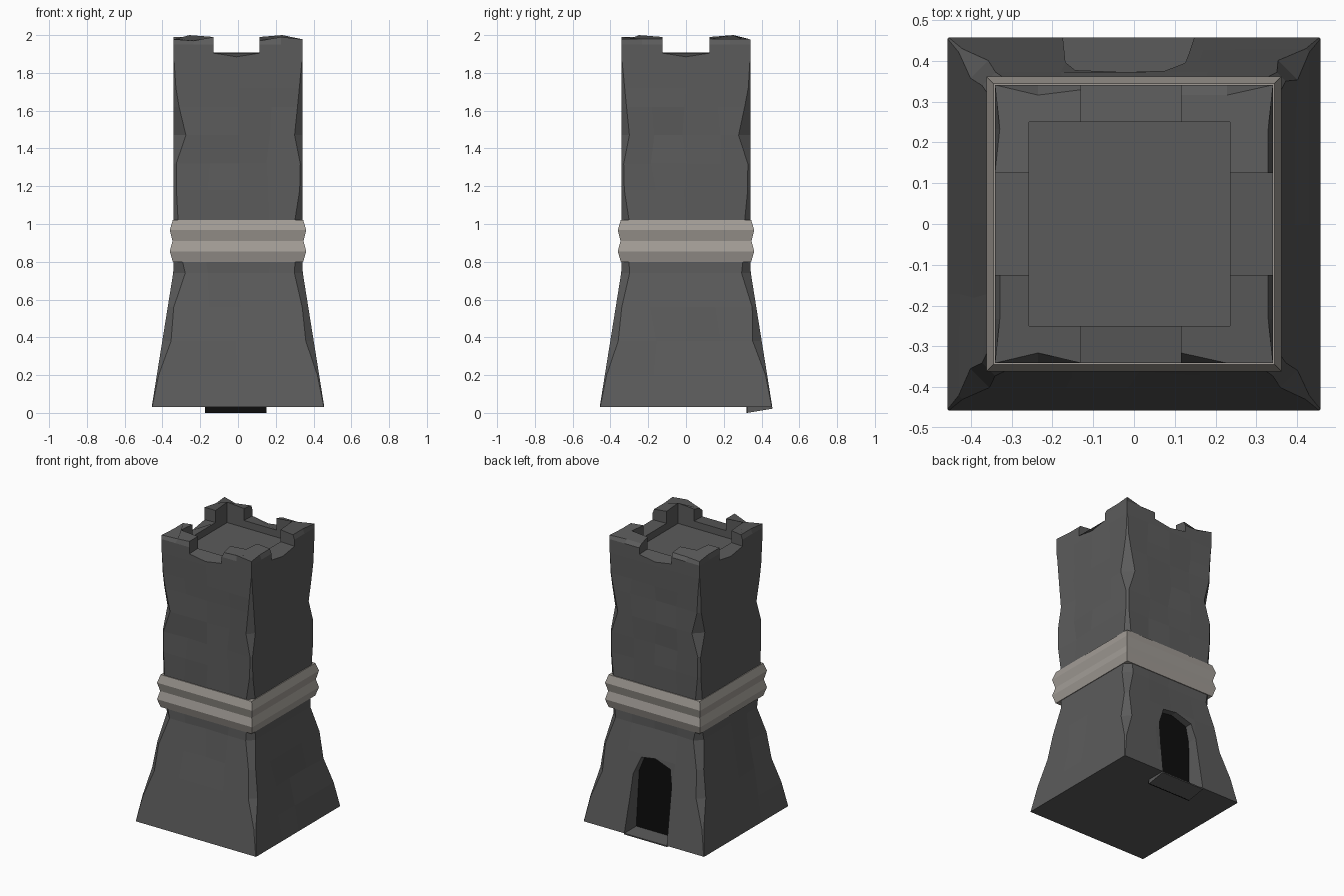
import bpy, bmesh, random
from math import cos, sin, pi

if "Cube" in bpy.data.objects:
    bpy.data.objects.remove(bpy.data.objects["Cube"])

random.seed(7)


def material(name, rgb):
    m = bpy.data.materials.new(name)
    m.diffuse_color = (*rgb, 1)
    m.use_nodes = True
    m.node_tree.nodes["Principled BSDF"].inputs["Base Color"].default_value = m.diffuse_color
    return m


STONE = material("dark_stone", (0.105, 0.105, 0.105))
TRIM = material("pale_stone", (0.36, 0.335, 0.305))
BLACK = material("doorway_black", (0.004, 0.004, 0.004))


def loft(name, rings, mat):
    """Closed solid skinned through equal-length rings of points."""
    bm = bmesh.new()
    vs = [[bm.verts.new(p) for p in r] for r in rings]
    n = len(rings[0])
    for a, b in zip(vs, vs[1:]):
        for i in range(n):
            j = (i + 1) % n
            bm.faces.new((a[i], a[j], b[j], b[i]))
    bm.faces.new(vs[0][::-1])
    bm.faces.new(vs[-1])
    bmesh.ops.recalc_face_normals(bm, faces=bm.faces)
    me = bpy.data.meshes.new(name)
    bm.to_mesh(me)
    bm.free()
    me.materials.append(mat)
    ob = bpy.data.objects.new(name, me)
    bpy.context.collection.objects.link(ob)
    return ob


def square(h, z):
    return [(-h, -h, z), (h, -h, z), (h, h, z), (-h, h, z)]


def worn_ring(h, z, chip, wear):
    """Square ring with chipped corners and slightly dented sides."""
    c = [0.003 + chip * random.uniform(0.5, 1) for _ in range(4)]
    pts = []
    for k in range(4):
        ca, sa = round(cos(k * pi / 2)), round(sin(k * pi / 2))
        ts = [-h + c[k - 1]]
        ts += [t + wear * random.uniform(-2, 2) for t in (-0.17, 0, 0.17)]
        ts += [h - c[k]]
        for i, t in enumerate(ts):
            dent = random.choice((0, 0, wear)) if 0 < i < 4 else 0
            d = -h + dent
            pts.append((ca * t - sa * d, sa * t + ca * d, z))
    return pts


# Flared lower tower
def flare(z):
    return 0.457 - (z - 0.03) * 0.117 / 0.73


lower = loft("tower_base", [worn_ring(flare(z), z, c, w) for z, c, w in (
    (0.03, 0, 0), (0.2, 0.01, 0.002), (0.38, 0.06, 0.008),
    (0.56, 0.035, 0.01), (0.74, 0.065, 0.006))]
    + [worn_ring(0.34, 0.81, 0.05, 0)], STONE)

# Straight upper tower
upper = loft("tower_shaft", [worn_ring(0.341, z, c, w) for z, c, w in (
    (1.0, 0.04, 0.003), (1.18, 0.015, 0.008), (1.32, 0.015, 0.01),
    (1.47, 0.075, 0.01), (1.62, 0.03, 0.006), (1.72, 0.015, 0.004),
    (1.86, 0, 0))], STONE)

# Ridged band around the middle
loft("stone_band", [square(h, z) for h, z in (
    (0.345, 0.8), (0.361, 0.855), (0.347, 0.91),
    (0.361, 0.968), (0.345, 1.022))], TRIM)

# Arched doorway recess cut in the back
arch = [(-0.175, 0), (-0.168, 0.42), (-0.145, 0.525), (-0.03, 0.565),
        (0.075, 0.55), (0.125, 0.43), (0.15, 0)]
cutter = loft("doorway_cutter", [[(x, y, z - 0.01) for x, z in arch]
                                 for y in (0.325, 0.6)], STONE)
cut = lower.modifiers.new("doorway", 'BOOLEAN')
cut.object = cutter
cut.solver = 'EXACT'
bpy.context.view_layer.objects.active = lower
bpy.ops.object.modifier_apply(modifier=cut.name)
bpy.data.objects.remove(cutter)

# Black doorway back and sloping sill
loft("doorway_back", [[(x, y, z) for x, z in arch]
                      for y in (0.32, 0.328)], BLACK)
loft("door_sill", [[(x, 0.325, 0), (x, 0.457, 0.022), (x, 0.457, 0.03),
                    (x, 0.325, 0.03)] for x in (-0.175, 0.15)], STONE)

# Corner merlons with chipped tops
O = 0.341
GX, GY = {-1: -0.13, 1: 0.115}, {-1: -0.125, 1: 0.125}
IX, IY = {-1: -0.257, 1: 0.235}, {-1: -0.25, 1: 0.25}
for sx in (-1, 1):
    for sy in (-1, 1):
        ox, oy = sx * O, sy * O
        gx, gy, ix, iy = GX[sx], GY[sy], IX[sx], IY[sy]
        plan = [(ox, oy), (ox, (oy + gy) / 2), (ox, gy), (ix, gy),
                (ix, iy), (gx, iy), (gx, oy), ((ox + gx) / 2, oy)]
        tops = []
        for i, (x, y) in enumerate(plan):
            outer = i in (1, 2, 6, 7)
            pull = random.choice((0, 0.012, 0.025)) if outer else 0
            z = 1.978 if i == 0 else 1.99 - pull * 0.8
            if i in (1, 2):
                x -= sx * pull
            elif outer:
                y -= sy * pull
            tops.append((x, y, 2.0 if i == 4 else z))
        mid = [(x, y, 1.95) for x, y in plan]
        loft("merlon", [[(x, y, 1.86) for x, y in plan], mid, tops], STONE)

# Low parapet walls between merlons, worn down at the outer middle
for s in (-1, 1):
    for axis in "xy":
        a, b = (GX[-1], GX[1]) if axis == "x" else (GY[-1], GY[1])
        inner = IY[s] if axis == "x" else IX[s]
        plan = [(a, inner), (b, inner), (b, s * O), ((a + b) / 2, s * O), (a, s * O)]
        zs = (1.908, 1.908, 1.905, 1.885, 1.905)
        rings = [[(t, d, 1.86) for t, d in plan],
                 [(t, d, z) for (t, d), z in zip(plan, zs)]]
        if axis == "y":
            rings = [[(d, t, z) for t, d, z in r] for r in rings]
        loft("parapet_gap", rings, STONE)
